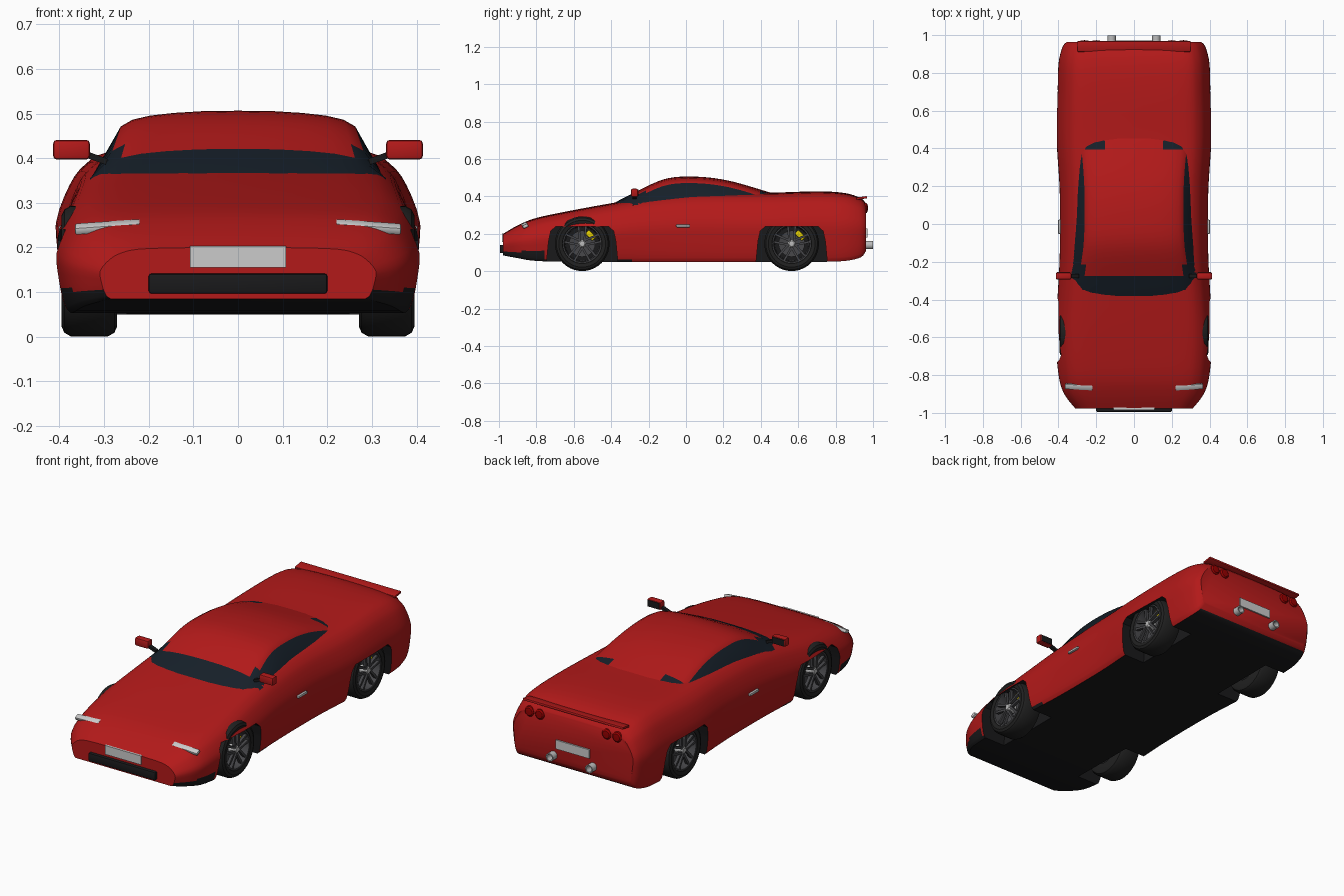
import bpy, bmesh, math
from mathutils import Matrix, Vector

if "Cube" in bpy.data.objects:
    bpy.data.objects.remove(bpy.data.objects["Cube"])

def mat(name, *c):
    m = bpy.data.materials.new(name)
    m.diffuse_color = (*c, 1)
    m.use_nodes = True
    m.node_tree.nodes["Principled BSDF"].inputs["Base Color"].default_value = m.diffuse_color
    return m

RED = mat("red_paint", 0.45, 0.01, 0.01)
BLACK = mat("black_trim", 0.01, 0.01, 0.011)
GLASS = mat("dark_glass", 0.008, 0.014, 0.022)
TYRE = mat("tyre_rubber", 0.015, 0.015, 0.015)
RIM = mat("rim_metal", 0.06, 0.06, 0.065)
STEEL = mat("steel", 0.5, 0.5, 0.5)
WHITE = mat("lamp_white", 0.75, 0.75, 0.72)
YELLOW = mat("caliper_yellow", 0.75, 0.6, 0.0)
LAMP = mat("tail_red", 0.3, 0.0, 0.0)

def finish(bm, name, *mats, angle=35):
    bmesh.ops.recalc_face_normals(bm, faces=bm.faces)
    me = bpy.data.meshes.new(name)
    bm.to_mesh(me)
    bm.free()
    for m in mats:
        me.materials.append(m)
    ob = bpy.data.objects.new(name, me)
    bpy.context.collection.objects.link(ob)
    smooth(ob, angle)
    return ob

def smooth(ob, angle=35):
    bpy.ops.object.select_all(action='DESELECT')
    ob.select_set(True)
    bpy.context.view_layer.objects.active = ob
    bpy.ops.object.shade_smooth_by_angle(angle=math.radians(angle))

def box(name, loc, size, m, rot=(0, 0, 0), bevel=0.0):
    bm = bmesh.new()
    bmesh.ops.create_cube(bm, size=1)
    bmesh.ops.scale(bm, vec=size, verts=bm.verts)
    if bevel:
        bmesh.ops.bevel(bm, geom=bm.edges[:], offset=bevel, segments=2, affect='EDGES', profile=0.5)
    ob = finish(bm, name, m)
    ob.location, ob.rotation_euler = loc, rot
    return ob

def lathe(name, profile, loc, m, s=1, n=40, rot=(0, 0, 0)):
    """Revolve (x, radius) points about the x axis."""
    bm = bmesh.new()
    vs = [bm.verts.new((s * x, 0, r)) for x, r in profile]
    es = [bm.edges.new(p) for p in zip(vs, vs[1:])]
    bmesh.ops.spin(bm, geom=vs + es, cent=(0, 0, 0), axis=(1, 0, 0), angle=2 * math.pi, steps=n)
    bmesh.ops.remove_doubles(bm, verts=bm.verts, dist=1e-5)
    ob = finish(bm, name, m)
    ob.location, ob.rotation_euler = loc, rot
    return ob

def curve_rows(rows, steps):
    """Catmull-Rom through parameter rows."""
    out = []
    for i in range(len(rows) - 1):
        a, b, c, d = (rows[max(0, min(len(rows) - 1, i + k))] for k in (-1, 0, 1, 2))
        for j in range(steps):
            t = j / steps
            out.append([0.5 * (2*q + (r-p)*t + (2*p-5*q+4*r-s)*t*t + (3*q-p-3*r+s)*t**3)
                        for p, q, r, s in zip(a, b, c, d)])
    return out + [list(rows[-1])]

def loft(sections):
    """Skin half sections [(y, [(x, z)...])], first and last points on the centre line."""
    bm = bmesh.new()
    rings = []
    for y, half in sections:
        full = half + [(-x, z) for x, z in half[-2:0:-1]]
        rings.append([bm.verts.new((x, y, z)) for x, z in full])
    n = len(rings[0])
    for a, b in zip(rings, rings[1:]):
        for i in range(n):
            bm.faces.new((a[i], a[(i+1) % n], b[(i+1) % n], b[i]))
    bm.faces.new(rings[0])
    bm.faces.new(rings[-1])
    bmesh.ops.recalc_face_normals(bm, faces=bm.faces)
    return bm

# Body shell: y, half width, top, bottom
body_rows = [(-.978, .31, .2, .085), (-.9, .37, .245, .07), (-.8, .4, .285, .055),
             (-.6, .415, .327, .05), (-.38, .405, .367, .05), (-.2, .395, .397, .05),
             (0, .392, .415, .05), (.2, .395, .42, .05), (.45, .41, .42, .05),
             (.7, .405, .427, .05), (.85, .4, .418, .055), (.935, .38, .39, .075),
             (.963, .358, .36, .11)]
shape = curve_rows([(0, 0), (.45, .008), (.72, .035), (.84, .105), (.92, .22), (.995, .45),
                    (.985, .7), (.965, .87), (.945, .96)], 3) + [(.92, 1), (0, 1)]
bm = loft([(y, [(u * w, zt - v * (zt - zb)) for u, v in shape])
           for y, w, zt, zb in curve_rows(body_rows, 4)])
for f in bm.faces:
    c = f.calc_center_median()
    f.material_index = int(f.normal.z < -0.6 or (c.y < -.74 and c.z < .105 and len(f.verts) == 4))
body = finish(bm, "body", RED, BLACK)

# Wheel wells cut out of the body
WHEELS = [(s, y) for s in (-1, 1) for y in (-.555, .565)]
arch = [(-.195, 0), (-.18, .16), (-.168, .215), (-.14, .24),
        (.14, .24), (.168, .215), (.18, .16), (.195, 0)]
bm = bmesh.new()
for s, wy in WHEELS:
    inner, outer = ([bm.verts.new((s * x, wy + y, z)) for y, z in arch] for x in (.25, .5))
    bm.faces.new(inner)
    bm.faces.new(outer)
    for i in range(len(arch)):
        j = (i + 1) % len(arch)
        bm.faces.new((inner[i], inner[j], outer[j], outer[i]))
for f in bm.faces:
    f.material_index = 1
cutter = finish(bm, "wheel_well_cutter", RED, BLACK)
cutter.hide_render = True
mod = body.modifiers.new("wells", 'BOOLEAN')
mod.operation, mod.solver, mod.object = 'DIFFERENCE', 'EXACT', cutter
bpy.context.view_layer.objects.active = body
bpy.ops.object.modifier_apply(modifier="wells")
bpy.data.objects.remove(cutter)
smooth(body)

# Cabin: y, roof height, base half width, roof half width
cabin_rows = [(-.4, .357, .33, .31), (-.3, .408, .332, .295), (-.12, .491, .33, .268),
              (.04, .506, .326, .262), (.22, .486, .326, .264), (.42, .43, .326, .28),
              (.48, .41, .326, .285)]
sections = []
for y, zt, wb, wr in curve_rows(cabin_rows, 6):
    sections.append((y, [(0, zt), (.3 * wr, zt - .001), (.55 * wr, zt - .005), (.75 * wr, zt - .011),
                         (.9 * wr, zt - .02), (wr, zt - .035), (wb, min(.355, zt - .06)), (0, .3)]))
bm = loft(sections)
for f in bm.faces:
    c = f.calc_center_median()
    x = abs(c.x)
    f.material_index = int(c.y < -.27 or x > .268 or (c.y > .38 and x > .17))
finish(bm, "cabin", RED, GLASS)

# Wheels
tyre = [(-.062, .085), (-.062, .125), (-.056, .138), (-.042, .146), (.042, .146), (.056, .138),
        (.062, .125), (.058, .106), (.05, .102)]
rim = [(.05, .104), (.056, .104), (.055, .097), (.02, .092), (-.05, .09)]
for s, y in WHEELS:
    c = Vector((s * .333, y, .147))
    lathe("tyre", tyre, c, TYRE, s)
    lathe("rim", rim, c, RIM, s)
    lathe("wheel_backing", [(-.045, 0), (-.045, .092)], c, BLACK, s)
    lathe("brake_disc", [(.0, 0), (.008, .07), (-.004, .07), (-.004, 0)], c, RIM, s)
    lathe("hub_cap", [(.056, 0), (.054, .014), (.046, .022), (.01, .022)], c, STEEL, s, 20)
    box("brake_caliper", c + Vector((s * .012, .045, .045)), (.03, .03, .055), YELLOW,
        (math.radians(-45 + 90), 0, 0), .004)
    bm = bmesh.new()
    for k in range(5):
        for d in (-.011, .011):
            turn = Matrix.Rotation(k * 2 * math.pi / 5, 4, 'X')
            lean = Matrix.Rotation(-d * 9, 4, 'X')
            bmesh.ops.create_cube(bm, size=1, matrix=turn @ Matrix.Translation((s * .043, d, .006)) @ lean
                                  @ Matrix.Translation((0, 0, .054)) @ Matrix.Diagonal((.016, .012, .09, 1)))
    finish(bm, "wheel_spokes", RIM).location = c

# Paired details
for s in (-1, 1):
    box("mirror", (s * .373, -.275, .419), (.082, .038, .044), RED, bevel=.008)
    box("mirror_glass", (s * .373, -.256, .419), (.07, .004, .034), BLACK)
    box("mirror_stem", (s * .322, -.275, .402), (.06, .02, .014), BLACK, (0, s * -.35, 0))
    box("headlight", (s * .292, -.862, .246), (.147, .03, .018), WHITE,
        (math.radians(24), math.radians(s * 4), math.radians(s * 3)), .005)
    box("door_handle", (s * .394, -.015, .242), (.016, .075, .014), STEEL, bevel=.004)
    lathe("exhaust", [(-.06, .022), (.05, .022), (.05, .016), (-.01, .016), (-.01, 0)],
          (s * .118, .949, .14), STEEL, n=24, rot=(0, 0, math.pi / 2))
    for x in (.2, .262):
        lathe("tail_light", [(-.03, .027), (.008, .027), (.014, .02), (.016, 0)],
              (s * x, .957, .338), LAMP, n=24, rot=(0, 0, math.pi / 2))

# Centre details
box("grille", (0, -.97, .119), (.4, .05, .045), BLACK, bevel=.006)
box("front_plate", (0, -.978, .179), (.216, .012, .048), WHITE)
box("rear_plate", (0, .966, .205), (.2, .01, .048), WHITE)
box("spoiler", (0, .94, .392), (.6, .056, .012), RED, (math.radians(8), 0, 0), .003)
